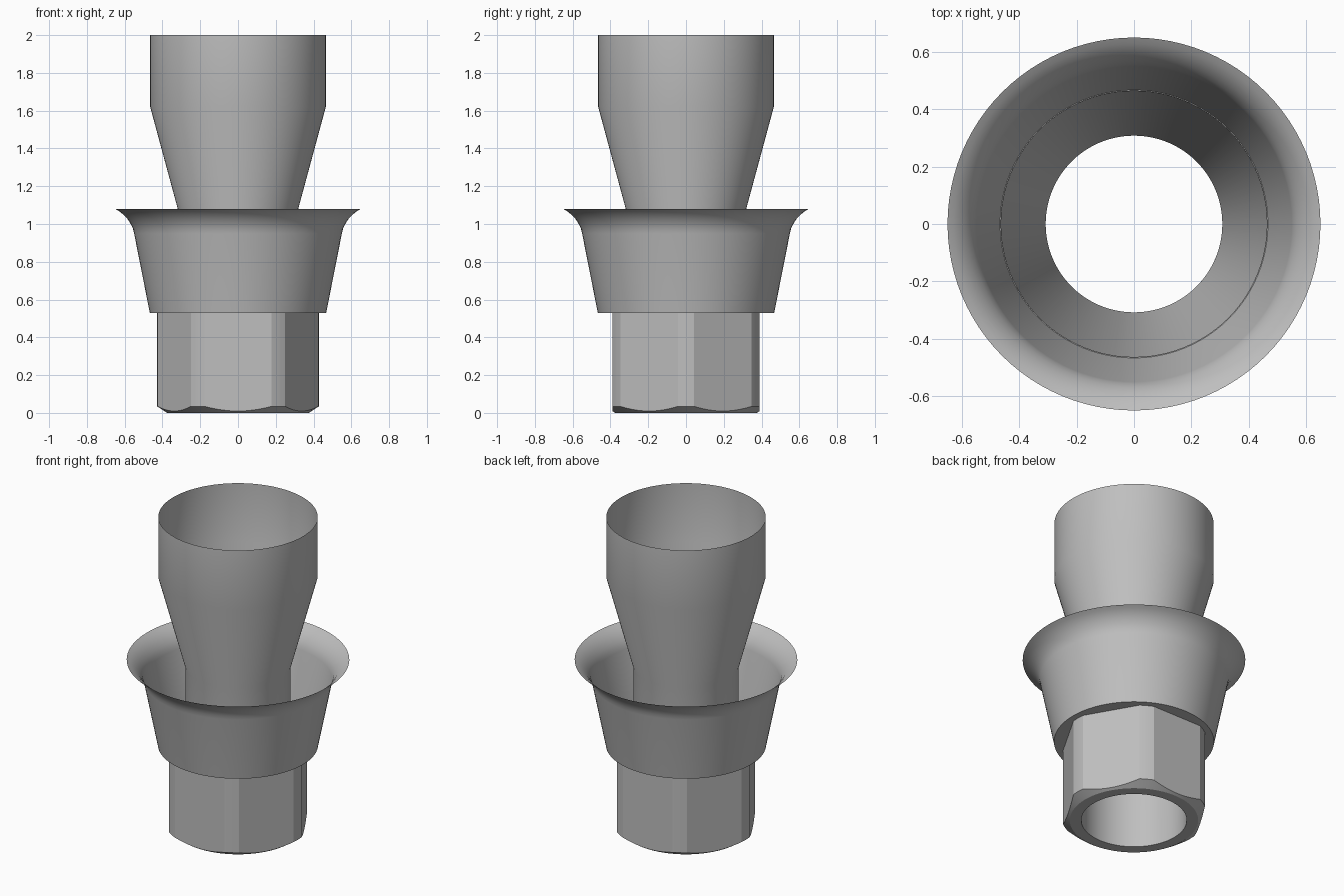
import bpy, bmesh
from math import pi, cos, sin, acos, radians

if "Cube" in bpy.data.objects:
    bpy.data.objects.remove(bpy.data.objects["Cube"], do_unlink=True)

GREY = 0.52
metal = bpy.data.materials.new("grey metal")
metal.use_nodes = True
metal.diffuse_color = (GREY, GREY, GREY, 1)
metal.node_tree.nodes["Principled BSDF"].inputs["Base Color"].default_value = (GREY, GREY, GREY, 1)


def loft(name, rings, smooth_angle=30):
    """Bridge closed rings of points into a thin open shell."""
    bm = bmesh.new()
    loops = [[bm.verts.new(p) for p in ring] for ring in rings]
    for low, high in zip(loops, loops[1:]):
        n = len(low)
        for i in range(n):
            j = (i + 1) % n
            bm.faces.new((low[i], low[j], high[j], high[i]))
    mesh = bpy.data.meshes.new(name)
    bm.to_mesh(mesh)
    bm.free()
    obj = bpy.data.objects.new(name, mesh)
    bpy.context.collection.objects.link(obj)
    mesh.materials.append(metal)
    bpy.ops.object.select_all(action='DESELECT')
    obj.select_set(True)
    bpy.context.view_layer.objects.active = obj
    bpy.ops.object.shade_smooth_by_angle(angle=radians(smooth_angle))
    return obj


def circle(r, z, angles):
    return [(r * cos(a), r * sin(a), z) for a in angles]


SEGMENTS = 96
round_angles = [2 * pi * i / SEGMENTS for i in range(SEGMENTS)]
BORE = 0.308
SEAT_Z = 0.53

# Inner tube: straight bore, widening cone and straight mouth
tube = [(BORE, 0), (BORE, 1.04), (0.465, 1.62), (0.465, 2)]
loft("flared_tube", [circle(r, z, round_angles) for r, z in tube])

# Collar: flat floor, tapered wall and outward curling lip
collar = [(BORE, SEAT_Z), (0.467, SEAT_Z), (0.55, 0.95), (0.556, 0.975), (0.568, 1.0),
          (0.585, 1.027), (0.607, 1.05), (0.628, 1.067), (0.65, 1.08)]
loft("collar", [circle(r, z, round_angles) for r, z in collar])

# Hexagonal base: flats trimmed by a cylinder, with a conical chamfer below
APOTHEM, CORNER, CHAMFER = 0.39, 0.428, 0.375
half = acos(APOTHEM / CORNER)
hex_angles = []
for side in range(6):
    middle = radians(30 + 60 * side)
    hex_angles += [middle - half + 2 * half * i / 12 for i in range(13)]
    hex_angles += [middle + half + (pi / 3 - 2 * half) * i / 4 for i in range(1, 4)]


def hex_radius(a):
    offset = a % (pi / 3) - pi / 6
    return min(APOTHEM / cos(offset), CORNER)


def hex_ring(height):
    return [(hex_radius(a) * cos(a), hex_radius(a) * sin(a), height(hex_radius(a)))
            for a in hex_angles]


loft("hex_base", [
    circle(BORE, 0, hex_angles),
    circle(CHAMFER, 0, hex_angles),
    hex_ring(lambda r: (r - CHAMFER) * 0.65),
    hex_ring(lambda r: SEAT_Z),
], smooth_angle=25)
